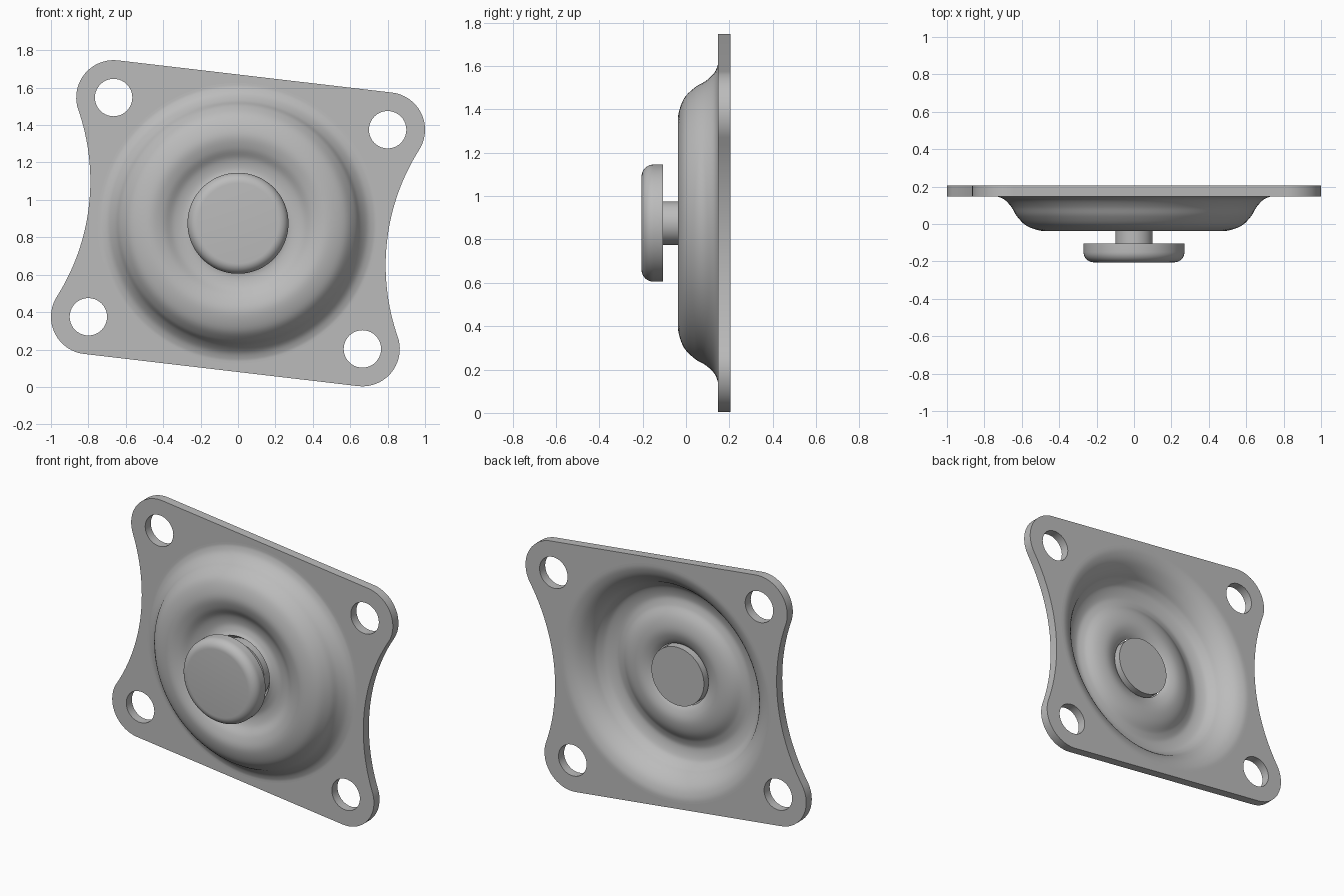
import bpy, bmesh, math
from mathutils import Vector
from mathutils.geometry import tessellate_polygon

cube = bpy.data.objects.get("Cube")
if cube:
    bpy.data.objects.remove(cube, do_unlink=True)

MID_Z = 0.875            # height of the central axis
FRONT, BACK = 0.148, 0.205
DOME_R = 0.75

grey = bpy.data.materials.new("plain grey")
grey.use_nodes = True
grey.diffuse_color = (0.5, 0.5, 0.5, 1)
grey.node_tree.nodes["Principled BSDF"].inputs["Base Color"].default_value = (0.5, 0.5, 0.5, 1)


def finish(obj, angle=35):
    obj.data.materials.clear()
    obj.data.materials.append(grey)
    bpy.ops.object.select_all(action='DESELECT')
    obj.select_set(True)
    bpy.context.view_layer.objects.active = obj
    bpy.ops.object.shade_smooth_by_angle(angle=math.radians(angle))


def revolve(name, profile, closed=False, steps=96):
    """Spin (radius, y) points around the central y axis."""
    bm = bmesh.new()
    verts = [bm.verts.new((r, y, MID_Z)) for r, y in profile]
    pairs = list(zip(verts, verts[1:]))
    if closed:
        pairs.append((verts[-1], verts[0]))
    edges = [bm.edges.new(p) for p in pairs]
    bmesh.ops.spin(bm, geom=verts + edges, cent=(0, 0, MID_Z), axis=(0, 1, 0),
                   angle=math.tau, steps=steps)
    bmesh.ops.remove_doubles(bm, verts=bm.verts, dist=0.0002)
    bmesh.ops.recalc_face_normals(bm, faces=bm.faces)
    mesh = bpy.data.meshes.new(name)
    bm.to_mesh(mesh)
    bm.free()
    obj = bpy.data.objects.new(name, mesh)
    bpy.context.collection.objects.link(obj)
    finish(obj)


def arc(center, radius, start, end, steps):
    return [center + radius * Vector((math.cos(a), math.sin(a)))
            for a in (start + (end - start) * i / steps for i in range(steps + 1))]


# Mounting plate: two rounded corners and a concave side, repeated by half turn
upper = Vector((-0.665, 0.672))      # bolt hole centres relative to the axis
lower = Vector((-0.80, -0.50))
corner_r, hole_r, bow = 0.2, 0.1, 1.22
side = (upper - lower).normalized()
outward = Vector((-side.y, side.x))
bow_center = (upper + lower) / 2 + outward * bow
bow_r = (bow_center - upper).length - corner_r


def heading(v):
    return math.atan2(v.y, v.x)


top_edge = -lower - upper            # from the upper left to the upper right hole
top_angle = heading(Vector((-top_edge.y, top_edge.x)))
up_angle = heading(bow_center - upper) % math.tau
low_angle = heading(bow_center - lower) % math.tau
half = arc(upper, corner_r, top_angle, up_angle, 20)
half += arc(bow_center, bow_r, up_angle - math.pi, low_angle - math.pi, 32)[1:-1]
half += arc(lower, corner_r, low_angle, top_angle + math.pi, 24)
outline = half + [-p for p in half]

loops = [outline, arc(Vector((0, 0)), DOME_R, 0, math.tau, 96)[:-1]]
for c in (upper, lower, -upper, -lower):
    loops.append(arc(c, hole_r, 0, math.tau, 40)[:-1])

curve = bpy.data.curves.new("mounting_plate", 'CURVE')
curve.dimensions = '2D'
curve.fill_mode = 'BOTH'
curve.extrude = (BACK - FRONT) / 2
for loop in loops:
    spline = curve.splines.new('POLY')
    spline.points.add(len(loop) - 1)
    for point, p in zip(spline.points, loop):
        point.co = (p.x, p.y, 0, 1)
    spline.use_cyclic_u = True
plate = bpy.data.objects.new("mounting_plate", curve)
bpy.context.collection.objects.link(plate)
plate.location = (0, (FRONT + BACK) / 2, MID_Z)
plate.rotation_euler.x = math.pi / 2
bpy.ops.object.select_all(action='DESELECT')
plate.select_set(True)
bpy.context.view_layer.objects.active = plate
bpy.ops.object.convert(target='MESH')
plate = bpy.context.view_layer.objects.active
bm = bmesh.new()
bm.from_mesh(plate.data)
bmesh.ops.remove_doubles(bm, verts=bm.verts, dist=0.0001)
bmesh.ops.recalc_face_normals(bm, faces=bm.faces)
bm.to_mesh(plate.data)
bm.free()
finish(plate)

# Pressed dome: a smooth wave of constant sheet thickness
keys = [Vector(k) for k in (
    (DOME_R, FRONT), (0.725, 0.145), (0.69, 0.128), (0.655, 0.09), (0.625, 0.04),
    (0.57, -0.012), (0.48, -0.038), (0.405, -0.022), (0.345, 0.012),
    (0.29, 0.024), (0.25, 0.015), (0.225, 0.0))]
ends = [keys[0] + Vector((0.025, 0))] + keys + [2 * keys[-1] - keys[-2]]
front = []
for a, b, c, d in zip(ends, ends[1:], ends[2:], ends[3:]):
    for i in range(5):
        t = i / 5
        front.append(0.5 * (2 * b + (c - a) * t + (2 * a - 5 * b + 4 * c - d) * t ** 2
                            + (3 * b - a - 3 * c + d) * t ** 3))
front.append(keys[-1])
back = []
for i, p in enumerate(front):
    run = (front[min(i + 1, len(front) - 1)] - front[max(i - 1, 0)]).normalized()
    if i == 0:
        run = Vector((-1, 0))
    back.append(p + Vector((run.y, -run.x)) * (BACK - FRONT))
revolve("dome", front + back[::-1], closed=True)

# Knob with a rounded front rim
rim = [(0.215 + 0.055 * math.cos(a), -0.15 - 0.055 * math.sin(a))
       for a in (math.pi / 2 * i / 8 for i in range(9))]
revolve("knob", [(0, -0.105), (0.27, -0.105)] + rim + [(0, -0.205)])

# Stem and its retaining head behind the dome
revolve("stem", [(0, -0.11), (0.1, -0.11), (0.1, 0.01), (0, 0.01)], steps=64)
revolve("stem_head", [(0, 0.0), (0.187, 0.0), (0.187, 0.085), (0, 0.085)], steps=64)
